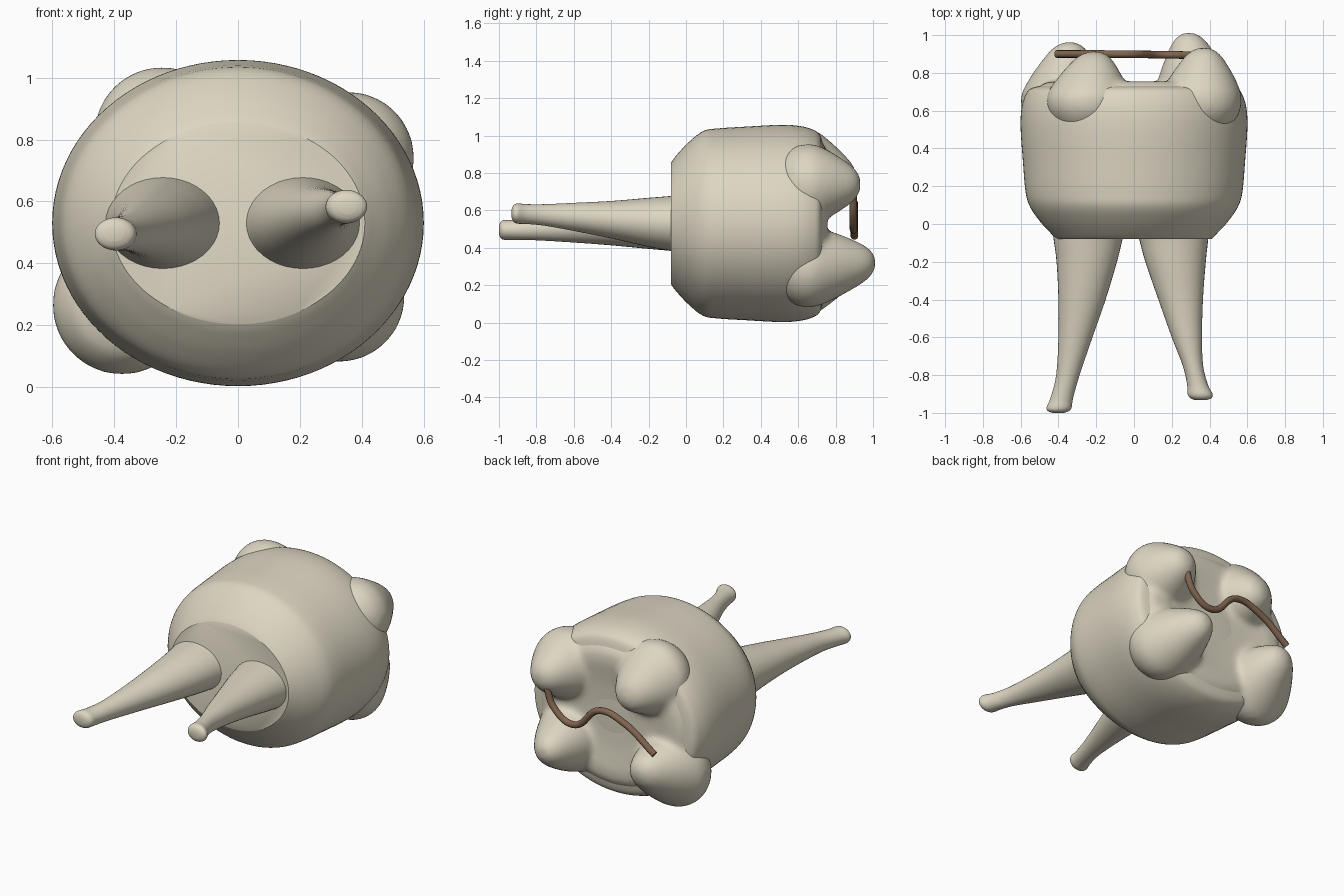
import bpy, bmesh, math

if "Cube" in bpy.data.objects:
    bpy.data.objects.remove(bpy.data.objects["Cube"])


def material(name, rgb):
    m = bpy.data.materials.new(name)
    m.diffuse_color = (*rgb, 1)
    m.use_nodes = True
    m.node_tree.nodes["Principled BSDF"].inputs["Base Color"].default_value = m.diffuse_color
    return m


CREAM = material("cream enamel", (0.72, 0.67, 0.54))
BROWN = material("brown wire", (0.22, 0.13, 0.08))


def resample(rings, n=5):
    """Catmull-Rom interpolation through a list of ring tuples."""
    pts = [rings[0]] + rings + [rings[-1]]
    out = []
    for i in range(1, len(pts) - 2):
        p0, p1, p2, p3 = pts[i - 1:i + 3]
        for k in range(n):
            t = k / n
            out.append(tuple(
                0.5 * (2 * b + (c - a) * t + (2 * a - 5 * b + 4 * c - d) * t * t
                       + (3 * b - a - 3 * c + d) * t ** 3)
                for a, b, c, d in zip(p0, p1, p2, p3)))
    return out + [rings[-1]]


def add_loft(bm, rings, seg=64):
    """Closed skin over elliptical rings (y, centre x, centre z, radius x, radius z)."""
    loops = []
    for y, cx, cz, rx, rz in rings:
        loops.append([bm.verts.new((cx + rx * math.cos(2 * math.pi * i / seg), y,
                                    cz + rz * math.sin(2 * math.pi * i / seg)))
                      for i in range(seg)])
    for a, b in zip(loops, loops[1:]):
        for i in range(seg):
            j = (i + 1) % seg
            bm.faces.new((a[i], a[j], b[j], b[i]))
    bm.faces.new(loops[0])
    bm.faces.new(loops[-1])


def finish(name, bm, mat):
    bmesh.ops.recalc_face_normals(bm, faces=bm.faces)
    me = bpy.data.meshes.new(name)
    bm.to_mesh(me)
    bm.free()
    me.materials.append(mat)
    ob = bpy.data.objects.new(name, me)
    bpy.context.collection.objects.link(ob)
    bpy.ops.object.select_all(action='DESELECT')
    ob.select_set(True)
    bpy.context.view_layer.objects.active = ob
    return ob


# Tooth body: barrel with a flat front and chamfered shoulder
CZ = 0.53
body = [(-0.08, 0.41, 0.325), (-0.055, 0.435, 0.36), (0.01, 0.495, 0.43),
        (0.09, 0.55, 0.493), (0.17, 0.574, 0.508), (0.33, 0.588, 0.518),
        (0.5, 0.6, 0.527), (0.6, 0.597, 0.522), (0.67, 0.58, 0.505),
        (0.715, 0.55, 0.475), (0.735, 0.48, 0.41)]
bm = bmesh.new()
add_loft(bm, resample([(y, 0, CZ, rx, rz) for y, rx, rz in body]), 96)
finish("tooth_body", bm, CREAM)
bpy.ops.object.shade_smooth_by_angle(angle=math.radians(35))

# Crown: shallow basin and four cusps, fused into one soft surface
bm = bmesh.new()
basin = [(0.5, 0.5, 0.43), (0.62, 0.565, 0.49), (0.7, 0.545, 0.47),
         (0.75, 0.47, 0.4), (0.757, 0.4, 0.34), (0.74, 0.25, 0.2), (0.73, 0.01, 0.01)]
add_loft(bm, [(y, 0, CZ, rx, rz) for y, rx, rz in basin])
# tip x, tip z, tip y, base x, base z, base radius
cusps = [(-0.21, 0.76, 0.915, -0.245, 0.815, 0.22),
         (0.37, 0.74, 0.935, 0.355, 0.74, 0.215),
         (-0.34, 0.34, 0.965, -0.375, 0.265, 0.225),
         (0.29, 0.32, 1.015, 0.325, 0.295, 0.215)]
shape = [(1.0, 0.02), (0.96, 0.24), (0.83, 0.44), (0.6, 0.64), (0.35, 0.82),
         (0.1, 0.96), (-0.1, 1.0), (-0.4, 0.95), (-0.75, 0.7), (-0.9, 0.3)]
for tx, tz, ty, bx, bz, r in cusps:
    rings = []
    for h, w in shape:
        t = max(h, 0)
        y = 0.68 + (ty - 0.68) * h if h > 0 else 0.68 + 0.22 * h
        rings.append((y, bx + (tx - bx) * t, bz + (tz - bz) * t, r * w, r * w))
    add_loft(bm, resample(rings, 3), 40)
crown = finish("crown_cusps", bm, CREAM)
rem = crown.modifiers.new("fuse", 'REMESH')
rem.mode = 'VOXEL'
rem.voxel_size = 0.016
rem.use_smooth_shade = True
sm = crown.modifiers.new("soften", 'SMOOTH')
sm.factor = 0.5
sm.iterations = 12
for m in ("fuse", "soften"):
    bpy.ops.object.modifier_apply(modifier=m)
bpy.ops.object.shade_smooth()

# Roots: tapered prongs with flared, rounded tips
roots = {
    "left_root": [(0.0, -0.235, 0.53, 0.2, 0.16), (-0.08, -0.243, 0.53, 0.183, 0.147),
                  (-0.2, -0.25, 0.527, 0.16, 0.133), (-0.4, -0.275, 0.52, 0.125, 0.107),
                  (-0.6, -0.31, 0.51, 0.09, 0.082), (-0.8, -0.35, 0.5, 0.062, 0.06),
                  (-0.92, -0.382, 0.495, 0.06, 0.053), (-0.97, -0.396, 0.495, 0.066, 0.053),
                  (-0.99, -0.4, 0.495, 0.056, 0.044), (-1.0, -0.4, 0.495, 0.03, 0.024)],
    "right_root": [(0.0, 0.2, 0.53, 0.2, 0.16), (-0.08, 0.21, 0.53, 0.183, 0.147),
                   (-0.2, 0.22, 0.536, 0.16, 0.131), (-0.4, 0.247, 0.55, 0.118, 0.1),
                   (-0.6, 0.28, 0.565, 0.08, 0.075), (-0.75, 0.312, 0.575, 0.054, 0.058),
                   (-0.85, 0.336, 0.58, 0.055, 0.053), (-0.9, 0.35, 0.583, 0.066, 0.054),
                   (-0.922, 0.354, 0.583, 0.056, 0.044), (-0.932, 0.354, 0.583, 0.03, 0.024)],
}
for name, rings in roots.items():
    bm = bmesh.new()
    add_loft(bm, resample(rings, 4), 40)
    finish(name, bm, CREAM)
    bpy.ops.object.shade_smooth()

# Wire: wavy round rod strung between two opposite cusps
path = [(0.35, 0.893, 0.69), (0.295, 0.894, 0.565), (0.16, 0.896, 0.495),
        (-0.03, 0.899, 0.635), (-0.2, 0.9, 0.6), (-0.41, 0.9, 0.46)]
cu = bpy.data.curves.new("wire", 'CURVE')
cu.dimensions = '3D'
cu.bevel_depth = 0.02
cu.bevel_resolution = 4
cu.use_fill_caps = True
sp = cu.splines.new('BEZIER')
sp.bezier_points.add(len(path) - 1)
for bp, co in zip(sp.bezier_points, path):
    bp.co = co
    bp.handle_left_type = bp.handle_right_type = 'AUTO'
cu.materials.append(BROWN)
bpy.context.collection.objects.link(bpy.data.objects.new("wire", cu))
